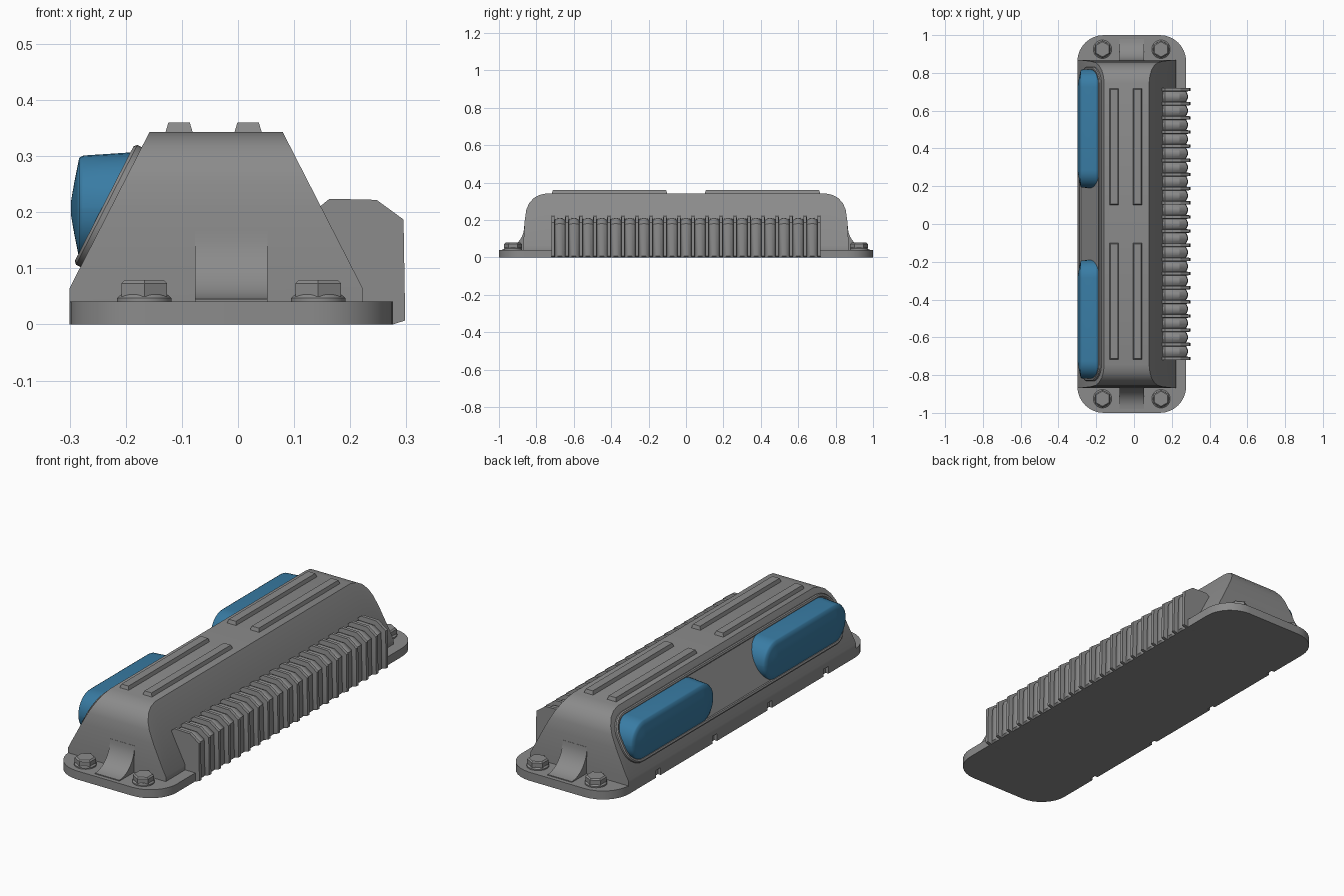
import bpy, bmesh, math
from mathutils import Vector

cube = bpy.data.objects.get("Cube")
if cube:
    bpy.data.objects.remove(cube, do_unlink=True)


def material(name, colour):
    m = bpy.data.materials.new(name)
    m.use_nodes = True
    m.diffuse_color = (*colour, 1)
    m.node_tree.nodes["Principled BSDF"].inputs["Base Color"].default_value = (*colour, 1)
    return m


GREY = material("housing grey", (0.26, 0.26, 0.26))
BLUE = material("lens blue", (0.04, 0.2, 0.37))


def loft(name, rings, mat=GREY, angle=30):
    """Skin a list of equal-length point rings and cap both ends."""
    bm = bmesh.new()
    rows = [[bm.verts.new(p) for p in ring] for ring in rings]
    n = len(rows[0])
    for a, b in zip(rows, rows[1:]):
        for i in range(n):
            j = (i + 1) % n
            bm.faces.new((a[i], a[j], b[j], b[i]))
    bm.faces.new(rows[0][::-1])
    bm.faces.new(rows[-1])
    bmesh.ops.recalc_face_normals(bm, faces=bm.faces)
    mesh = bpy.data.meshes.new(name)
    bm.to_mesh(mesh)
    bm.free()
    mesh.materials.append(mat)
    ob = bpy.data.objects.new(name, mesh)
    bpy.context.collection.objects.link(ob)
    bpy.ops.object.select_all(action="DESELECT")
    ob.select_set(True)
    bpy.context.view_layer.objects.active = ob
    if angle:
        bpy.ops.object.shade_smooth_by_angle(angle=math.radians(angle))
    return ob


def rounded(hw, hh, r, n=8):
    """Rounded rectangle outline as (u, v) pairs."""
    pts = []
    for k, (sx, sy) in enumerate(((1, 1), (-1, 1), (-1, -1), (1, -1))):
        for i in range(n + 1):
            a = math.pi / 2 * (k + i / n)
            pts.append((sx * (hw - r) + r * math.cos(a), sy * (hh - r) + r * math.sin(a)))
    return pts


def box(name, x0, x1, y0, y1, z0, z1, taper=0):
    def ring(z, t):
        return [(x0 + t, y0 + t, z), (x1 - t, y0 + t, z), (x1 - t, y1 - t, z), (x0 + t, y1 - t, z)]
    return loft(name, [ring(z0, 0), ring(z1, taper)], angle=0)


# Base plate with rounded corners and four notches along the lens side
outline = rounded(0.288, 1.0, 0.14)
base = loft("base_plate", [[(u - 0.012, v, z) for u, v in outline] for z in (0, 0.041)])
for y in (-0.64, -0.21, 0.21, 0.64):
    cutter = box("notch_cutter", -0.32, -0.285, y - 0.018, y + 0.018, -0.02, 0.035)
    cutter.hide_render = True
    cutter.hide_set(True)
    cut = base.modifiers.new("notch", "BOOLEAN")
    cut.operation = "DIFFERENCE"
    cut.object = cutter

# Main housing: trapezoid section whose height follows the rounded ends
SLOPE = 0.512
ends = [(0.868, 0.1), (0.862, 0.2), (0.854, 0.255), (0.84, 0.288), (0.815, 0.317),
        (0.785, 0.334), (0.745, 0.343)]
stations = [(-y, z) for y, z in ends] + ends[::-1]


def section(y, z):
    d = (z - 0.065) * SLOPE
    return [(-0.3, y, 0.038), (-0.3, y, 0.065), (-0.3 + d, y, z),
            (0.222 - d, y, z), (0.222, y, 0.065), (0.222, y, 0.038)]


loft("housing", [section(y, z) for y, z in stations])

# Concave buttress at each end
arc = [(0.98 - 0.115 * math.sin(a), 0.167 - 0.122 * math.cos(a))
       for a in [math.pi / 2 * i / 10 for i in range(11)]]
foot = [(0.8, 0.167), (0.8, 0.02), (0.98, 0.02)] + arc
for side, label in ((-1, "front"), (1, "back")):
    loft(label + "_buttress", [[(x, side * y, z) for y, z in foot] for x in (-0.077, 0.053)])

# Raised bars on the top
for side, label in ((-1, "front"), (1, "back")):
    for x in (-0.105, 0.018):
        y0, y1 = sorted((side * 0.1, side * 0.718))
        box(label + "_top_bar", x - 0.025, x + 0.025, y0, y1, 0.34, 0.36, 0.006)

# Cooling fins: one skin rising at each fin and bulging softly between them
def fin_ring(y, d):
    return [(0.14, y, 0), (0.14, y, 0.205 - d), (0.163, y, 0.224 - d), (0.247 - d * 0.5, y, 0.222 - d),
            (0.295 - d, y, 0.187 - d * 0.5), (0.298 - d, y, 0.007), (0.276, y, 0)]


COUNT, THICK, HALF = 20, 0.016, 0.72
pitch = (2 * HALF - THICK) / (COUNT - 1)
rings = []
for k in range(COUNT):
    y = -HALF + k * pitch
    rings += [fin_ring(y, 0), fin_ring(y + THICK, 0)]
    if k < COUNT - 1:
        gap = pitch - THICK
        for i in range(7):
            t = i / 6
            depth = 0.022 - 0.010 * math.sin(math.pi * t)
            rings.append(fin_ring(y + THICK + gap * (0.04 + 0.92 * t), depth))
loft("cooling_fins", rings)

# Slanted frame around both lenses
up = Vector((SLOPE, 0, 1)).normalized()
out = Vector((-up.z, 0, up.x))
centre = Vector((-0.226, 0, 0.209))


def frame_ring(inset, h):
    return [centre + out * h + up * v + Vector((0, u, 0))
            for u, v in rounded(0.832 - inset, 0.12 - inset, 0.095 - inset)]


loft("lens_frame", [frame_ring(*s) for s in ((0, -0.01), (0, 0.009), (0.005, 0.014),
                                            (0.013, 0.014), (0.017, 0.008))])

# Two bulging lenses
for side, label in ((-1, "front"), (1, "back")):
    rings = []
    for x, inset in ((-0.17, 0), (-0.2, 0.001), (-0.276, 0.006), (-0.283, 0.01),
                     (-0.287, 0.03), (-0.292, 0.055), (-0.298, 0.09)):
        rings.append([(x, side * 0.505 + u, 0.207 + v)
                      for u, v in rounded(0.318 - inset, 0.1 - inset, 0.098 - inset)])
    loft(label + "_lens", rings, BLUE, 50)


# Flanged hexagon bolts
def disc(x, y, r, z, n):
    return [(x + r * math.cos(math.tau * (i + 0.5) / n), y + r * math.sin(math.tau * (i + 0.5) / n), z)
            for i in range(n)]


for x in (-0.167, 0.143):
    for y in (-0.925, 0.925):
        loft("bolt_flange", [disc(x, y, r, z, 24) for r, z in
                             ((0.049, 0.038), (0.049, 0.047), (0.042, 0.053))])
        loft("bolt_head", [disc(x, y, r, z, 6) for r, z in
                           ((0.047, 0.05), (0.047, 0.073), (0.04, 0.079))], angle=0)
